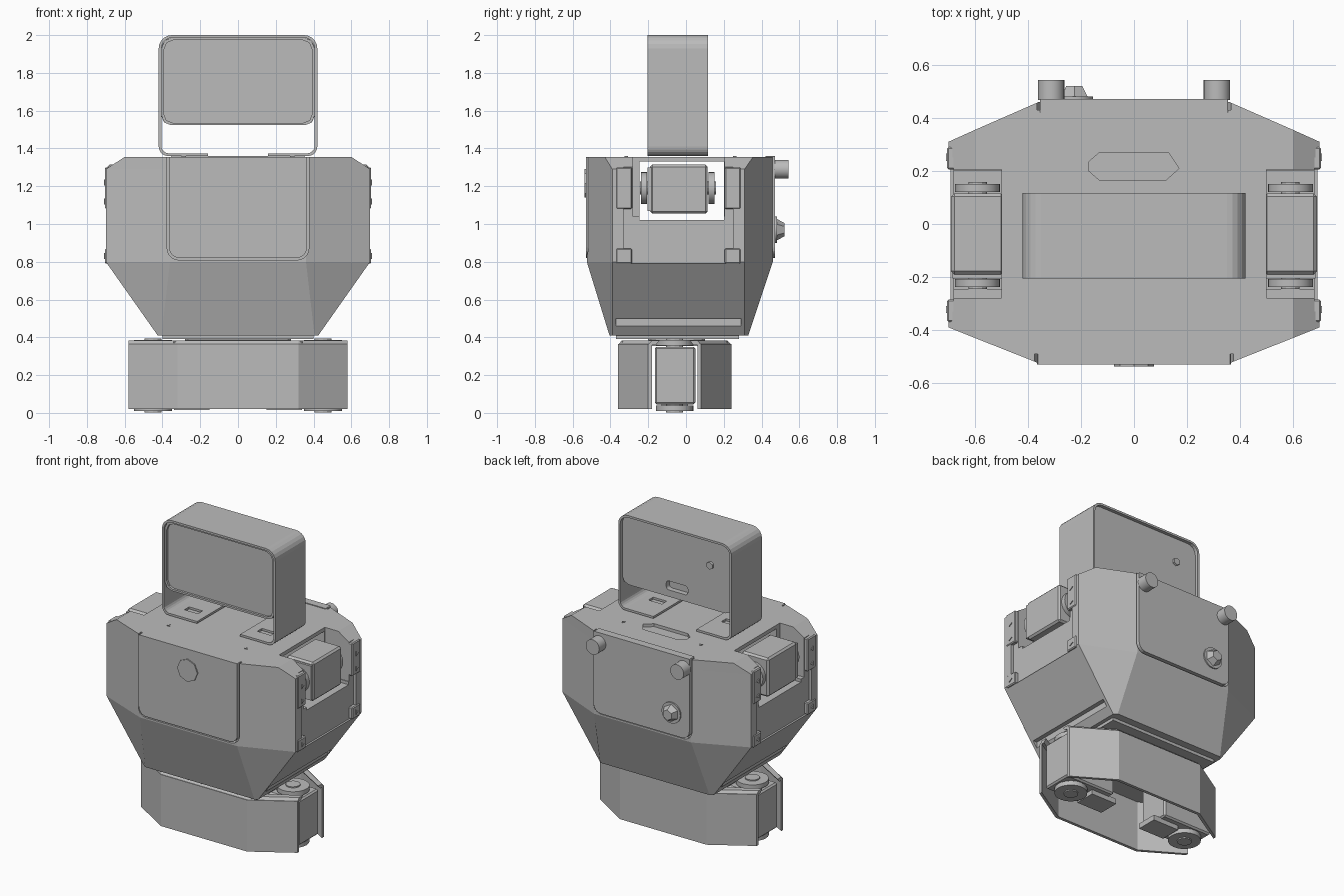
import bpy, bmesh, math
from mathutils import Matrix, Vector

cube = bpy.data.objects.get("Cube")
if cube:
    bpy.data.objects.remove(cube, do_unlink=True)

grey = bpy.data.materials.new("light_grey")
grey.use_nodes = True
grey.diffuse_color = (0.5, 0.5, 0.5, 1)
grey.node_tree.nodes["Principled BSDF"].inputs["Base Color"].default_value = (0.5, 0.5, 0.5, 1)


def finish(name, bm, smooth=False):
    bmesh.ops.recalc_face_normals(bm, faces=bm.faces)
    me = bpy.data.meshes.new(name)
    bm.to_mesh(me)
    bm.free()
    me.materials.append(grey)
    ob = bpy.data.objects.new(name, me)
    bpy.context.collection.objects.link(ob)
    if smooth:
        bpy.ops.object.select_all(action='DESELECT')
        ob.select_set(True)
        bpy.context.view_layer.objects.active = ob
        bpy.ops.object.shade_smooth_by_angle(angle=math.radians(30))
    return ob


def loft(name, rings, smooth=False):
    """Closed solid through rings with equal point counts."""
    bm = bmesh.new()
    loops = [[bm.verts.new(p) for p in r] for r in rings]
    n = len(loops[0])
    for a, b in zip(loops, loops[1:]):
        for i in range(n):
            j = (i + 1) % n
            bm.faces.new((a[i], a[j], b[j], b[i]))
    bm.faces.new(loops[0])
    bm.faces.new(loops[-1])
    return finish(name, bm, smooth)


def prism(name, pts, axis, lo, hi, smooth=False):
    """Extrude a 2D outline along x, y or z."""
    put = {'x': lambda a, b, c: (c, a, b), 'y': lambda a, b, c: (a, c, b),
           'z': lambda a, b, c: (a, b, c)}[axis]
    return loft(name, [[put(a, b, c) for a, b in pts] for c in (lo, hi)], smooth)


def box(name, x0, x1, y0, y1, z0, z1, bevel=0):
    bm = bmesh.new()
    size = Matrix.Diagonal((x1 - x0, y1 - y0, z1 - z0, 1))
    mid = Matrix.Translation(((x0 + x1) / 2, (y0 + y1) / 2, (z0 + z1) / 2))
    bmesh.ops.create_cube(bm, size=1, matrix=mid @ size)
    if bevel:
        bmesh.ops.bevel(bm, geom=bm.edges[:], offset=bevel, segments=1, affect='EDGES')
    return finish(name, bm)


def disc(name, at, axis, r, depth, sides=24, r2=None):
    turn = {'x': Matrix.Rotation(math.pi / 2, 4, 'Y'), 'z': Matrix(),
            'y': Matrix.Rotation(-math.pi / 2, 4, 'X')}[axis]
    bm = bmesh.new()
    bmesh.ops.create_cone(bm, cap_ends=True, segments=sides, radius1=r, depth=depth,
                          radius2=r if r2 is None else r2, matrix=Matrix.Translation(at) @ turn)
    return finish(name, bm, sides > 12)


def round_rect(x0, x1, z0, z1, rb, rt, steps=5):
    """Rounded rectangle with its own bottom and top corner radii."""
    pts = []
    corners = ((x1 - rb, z0 + rb, rb, 270), (x1 - rt, z1 - rt, rt, 0),
               (x0 + rt, z1 - rt, rt, 90), (x0 + rb, z0 + rb, rb, 180))
    for cx, cz, r, start in corners:
        for i in range(steps + 1):
            a = math.radians(start + 90 * i / steps)
            pts.append((cx + r * math.cos(a), cz + r * math.sin(a)))
    return pts


def cut(ob, *cutters):
    """Subtract the cutters, then remove them."""
    for c in cutters:
        m = ob.modifiers.new("cut", 'BOOLEAN')
        m.operation, m.object, m.solver = 'DIFFERENCE', c, 'EXACT'
    deps = bpy.context.evaluated_depsgraph_get()
    new = bpy.data.meshes.new_from_object(ob.evaluated_get(deps))
    ob.modifiers.clear()
    ob.data = new
    for c in cutters:
        bpy.data.objects.remove(c, do_unlink=True)
    return ob


def octagon(z, xf, xs, yf, ysf, ysb, yb):
    half = [(xf, yf), (xs, ysf), (xs, ysb), (xf, yb)]
    return [(x, y, z) for x, y in half + [(-x, y) for x, y in reversed(half)]]


# Torso shell: faceted tub tapering to the waist
torso = loft("torso_shell", [
    octagon(0.41, 0.405, 0.425, -0.405, -0.39, 0.31, 0.33),
    octagon(0.80, 0.36, 0.70, -0.525, -0.39, 0.31, 0.46),
    octagon(1.29, 0.36, 0.70, -0.525, -0.39, 0.31, 0.46),
    octagon(1.355, 0.36, 0.60, -0.525, -0.43, 0.355, 0.46)])
cutters = [prism("front_opening", round_rect(-0.375, 0.375, 0.81, 1.5, 0.06, 0.01), 'y', -0.7, -0.49),
           prism("back_opening", round_rect(-0.365, 0.365, 0.81, 1.5, 0.06, 0.01), 'y', 0.43, 0.7),
           box("shoulder_tunnel", -0.8, 0.8, -0.245, 0.20, 1.02, 1.33)]
slot = [(-0.17, 0.2), (-0.13, 0.165), (0.12, 0.165), (0.17, 0.21),
        (0.13, 0.27), (-0.13, 0.27), (-0.17, 0.235)]
cutters.append(prism("top_slot", slot, 'z', 1.335, 1.5))
for s in (-1, 1):
    def side_box(name, a, b, *rest):
        return box(name, min(s * a, s * b), max(s * a, s * b), *rest)
    cutters += [side_box("shoulder_notch", 0.5, 0.9, -0.28, 0.205, 1.04, 1.5),
                side_box("side_recess", 0.68, 0.9, -0.33, 0.25, 0.79, 1.5),
                side_box("lower_recess", 0.46, 0.9, -0.37, 0.29, 0.3, 0.50)]
cut(torso, *cutters)
box("torso_bottom_plate", -0.40, 0.40, -0.37, 0.28, 0.39, 0.415)

# Front and back covers
prism("front_cover", round_rect(-0.365, 0.365, 0.82, 1.355, 0.055, 0.005), 'y', -0.53, -0.48)
disc("front_badge", (0, -0.533, 1.215), 'y', 0.075, 0.009, 8)
prism("back_cover", round_rect(-0.355, 0.355, 0.82, 1.36, 0.055, 0.005), 'y', 0.42, 0.472)
for s in (-1, 1):
    disc("back_knob", (s * 0.313, 0.505, 1.29), 'y', 0.05, 0.075)
    disc("knob_collar", (s * 0.313, 0.47, 1.29), 'y', 0.04, 0.02)
disc("back_bolt_washer", (-0.225, 0.475, 0.97), 'y', 0.07, 0.012, 20)
disc("back_bolt", (-0.225, 0.498, 0.97), 'y', 0.06, 0.045, 6, 0.035)

# Shoulder servos, their horns and the shell tabs
for s, side in ((1, "left"), (-1, "right")):
    def span(a, b):
        return sorted((s * a, s * b))
    box(side + "_shoulder_servo", *span(0.49, 0.69), -0.19, 0.115, 1.055, 1.315, 0.012)
    box(side + "_servo_band", *span(0.48, 0.685), -0.205, -0.18, 1.07, 1.30)
    for y in (-0.222, 0.135):
        disc(side + "_shoulder_horn", (s * 0.59, y, 1.19), 'y', 0.085, 0.03)
        disc(side + "_horn_hub", (s * 0.59, y, 1.19), 'y', 0.035, 0.045, 12)
    for y0, y1 in ((-0.37, -0.285), (0.205, 0.29)):
        box(side + "_lower_tab", *span(0.67, 0.705), y0, y1, 0.79, 0.87, 0.006)
        box(side + "_upper_tab", *span(0.67, 0.705), y0, y1, 1.08, 1.30, 0.006)
        for z in (0.83, 1.12, 1.22):
            disc(side + "_tab_screw", (s * 0.706, (y0 + y1) / 2, z), 'x', 0.018, 0.008, 3)
    for y in (-0.32, 0.255):
        disc(side + "_top_screw", (s * 0.287, y, 1.356), 'z', 0.013, 0.006, 3)

# Head: open-bottomed bent strip around a screen box
frame = prism("head_frame", round_rect(-0.42, 0.42, 1.36, 2.0, 0.05, 0.07), 'y', -0.205, 0.117)
cut(frame,
    prism("frame_hollow", round_rect(-0.406, 0.406, 1.374, 1.986, 0.04, 0.058), 'y', -0.5, 0.5),
    box("foot_gap", -0.16, 0.16, -0.5, 0.5, 1.3, 1.45),
    *[box("foot_slot", x - 0.05, x + 0.05, -0.11, -0.06, 1.3, 1.45) for x in (-0.27, 0.27)])
screen = prism("screen_box", round_rect(-0.407, 0.407, 1.525, 1.987, 0.05, 0.055, 2), 'y', -0.18, 0.095)
cut(screen, prism("port", round_rect(-0.08, 0.08, 1.57, 1.63, 0.02, 0.02), 'y', 0.06, 0.3))
rim = prism("screen_rim", round_rect(-0.405, 0.405, 1.523, 1.987, 0.05, 0.055, 2), 'y', -0.195, -0.17)
cut(rim, prism("rim_hole", round_rect(-0.392, 0.392, 1.536, 1.974, 0.045, 0.05, 2), 'y', -0.4, 0.2))
disc("screen_back_screw", (-0.25, 0.1, 1.82), 'y', 0.025, 0.02, 6)

# Waist: two bent covers, open underneath, around twin servos
mid_y = -0.06
for name, s in (("front", -1), ("back", 1)):
    def wall(d):
        out = mid_y + s * 0.30
        edge = mid_y + s * 0.14
        k = s * d
        pts = [(-0.58, edge - k), (-0.32 + d * 0.3, out - k), (0.32 - d * 0.3, out - k), (0.58, edge - k)]
        return pts
    pts = wall(0) + wall(0.02)[::-1]
    prism(name + "_waist_cover", pts, 'z', 0.02, 0.365)
    # Narrow sloped lip along the top of the cover
    def lip(d, z):
        return [(x, y - s * d, z) for x, y in wall(0) + wall(0.04)[::-1]]
    loft(name + "_waist_lip", [lip(0, 0.36), lip(0.02, 0.383)])
top = [(-0.34, -0.34), (0.34, -0.34), (0.36, -0.18), (0.36, 0.06), (0.34, 0.22),
       (-0.34, 0.22), (-0.36, 0.06), (-0.36, -0.18)]
prism("waist_top_plate", top, 'z', 0.355, 0.378)
box("waist_neck", -0.28, 0.28, -0.2, 0.1, 0.37, 0.42, 0.015)
for s, side in ((1, "left"), (-1, "right")):
    x0, x1 = sorted((s * 0.20, s * 0.565))
    box(side + "_waist_servo", x0, x1, -0.165, 0.05, 0.045, 0.35, 0.01)
    for z in (0.372, 0.025):
        disc(side + "_waist_horn", (s * 0.45, mid_y, z), 'z', 0.10, 0.03)
        disc(side + "_waist_hub", (s * 0.45, mid_y, z), 'z', 0.045, 0.045, 12)
    x0, x1 = sorted((s * 0.15, s * 0.34))
    box(side + "_waist_bracket", x0, x1, -0.13, 0.01, 0.015, 0.05)
